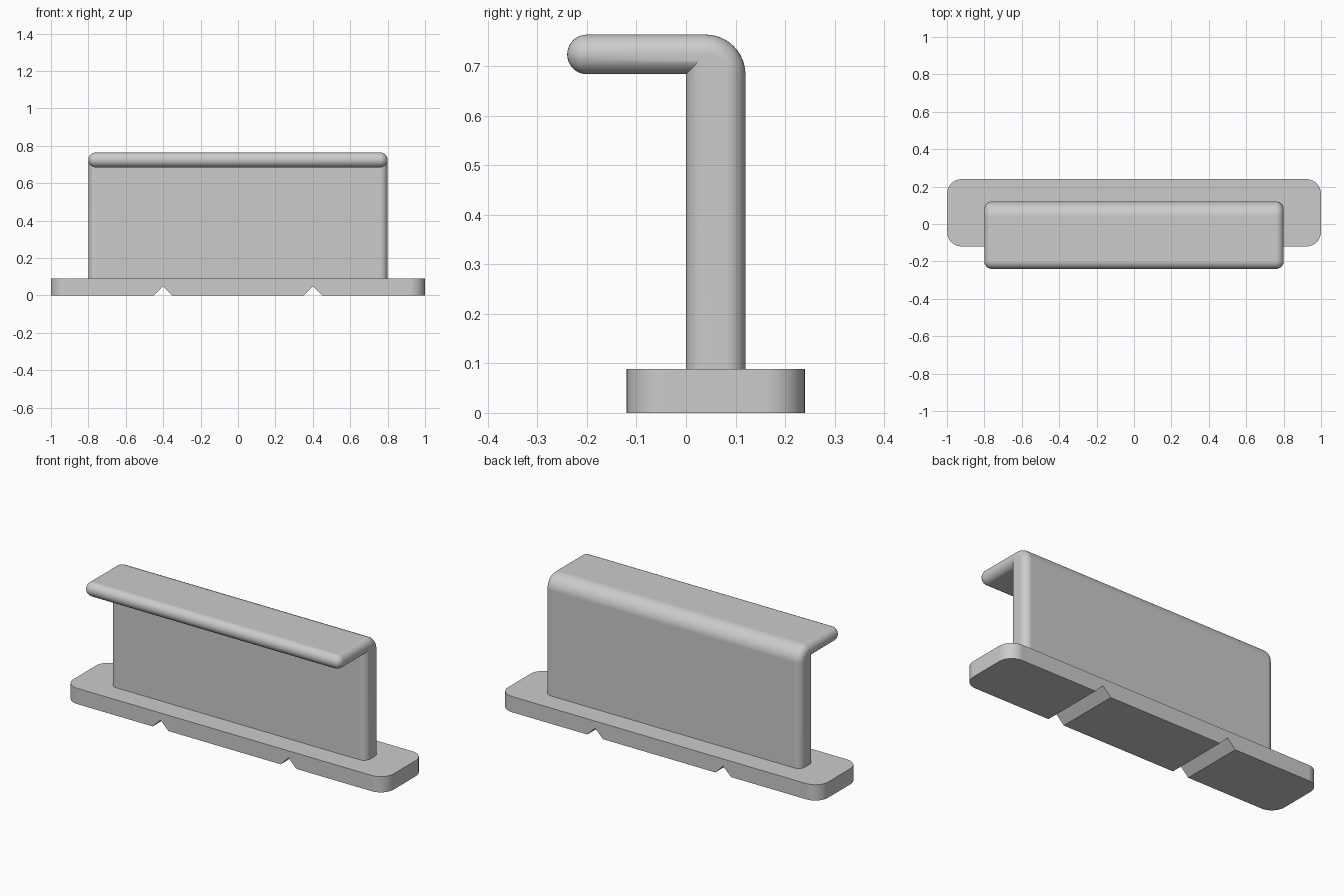
import bpy, bmesh
from math import sin, cos, radians

cube = bpy.data.objects.get("Cube")
if cube:
    bpy.data.objects.remove(cube, do_unlink=True)

GREY = (0.6, 0.6, 0.6, 1.0)
mat = bpy.data.materials.new("plain grey")
mat.use_nodes = True
mat.diffuse_color = GREY
mat.node_tree.nodes["Principled BSDF"].inputs["Base Color"].default_value = GREY


def finish(name, bm):
    """Turn a bmesh into a smooth-shaded object with crisp edges."""
    bmesh.ops.recalc_face_normals(bm, faces=bm.faces)
    mesh = bpy.data.meshes.new(name)
    bm.to_mesh(mesh)
    bm.free()
    mesh.materials.append(mat)
    obj = bpy.data.objects.new(name, mesh)
    bpy.context.collection.objects.link(obj)
    bpy.ops.object.select_all(action='DESELECT')
    obj.select_set(True)
    bpy.context.view_layer.objects.active = obj
    bpy.ops.object.shade_smooth_by_angle(angle=radians(30))
    weighted = obj.modifiers.new("Weighted normals", 'WEIGHTED_NORMAL')
    weighted.keep_sharp = True
    return obj


def arc(y, z, radius, start, end, steps):
    angles = [radians(start + (end - start) * i / steps) for i in range(steps + 1)]
    return [(y + radius * cos(a), z + radius * sin(a)) for a in angles]


# Base plate: outline with two V notches underneath, rounded upright corners
BASE_TOP, NOTCH = 0.089, 0.049
outline = [(-1, BASE_TOP), (-1, 0)]
for x in (-0.4, 0.4):
    outline += [(x - NOTCH, 0), (x, NOTCH), (x + NOTCH, 0)]
outline += [(1, 0), (1, BASE_TOP)]

bm = bmesh.new()
face = bm.faces.new([bm.verts.new((x, -0.12, z)) for x, z in outline])
new = bmesh.ops.extrude_face_region(bm, geom=[face])["geom"]
bmesh.ops.translate(bm, vec=(0, 0.36, 0),
                    verts=[v for v in new if isinstance(v, bmesh.types.BMVert)])
corners = [e for e in bm.edges
           if all(abs(v.co.x) > 0.99 for v in e.verts)
           and abs(e.verts[0].co.z - e.verts[1].co.z) > 0.05]
bmesh.ops.bevel(bm, geom=corners, offset=0.08, segments=10, profile=0.5,
                affect='EDGES', clamp_overlap=False)
finish("base_plate", bm)

# Upright wall and forward lip: one bent section with rounded ends
FILLET, LIP_LOW, LIP_MID = 0.04, 0.684, 0.724


def section(inset):
    """Bent wall section in y and z, shrunk inwards by the inset."""
    points = [(inset, 0.08), (inset, LIP_LOW + inset)]
    points += arc(-0.2, LIP_MID, FILLET - inset, -90, -270, 18)
    points += arc(0.04, LIP_LOW, 0.08 - inset, 90, 0, 12)
    return points + [(0.12 - inset, 0.08)]


STEPS = 10
half = []
for i in range(STEPS + 1):
    a = radians(90 * i / STEPS)
    inset = min(FILLET * (1 - cos(a)), FILLET - 0.0005)
    half.append((0.8 - FILLET + FILLET * sin(a), inset))
stations = [(-x, inset) for x, inset in reversed(half)] + half

bm = bmesh.new()
rings = [[bm.verts.new((x, y, z)) for y, z in section(inset)]
         for x, inset in stations]
for a, b in zip(rings, rings[1:]):
    for i in range(len(a)):
        j = (i + 1) % len(a)
        bm.faces.new((a[i], a[j], b[j], b[i]))
bm.faces.new(rings[0])
bm.faces.new(rings[-1])
finish("wall_with_lip", bm)
